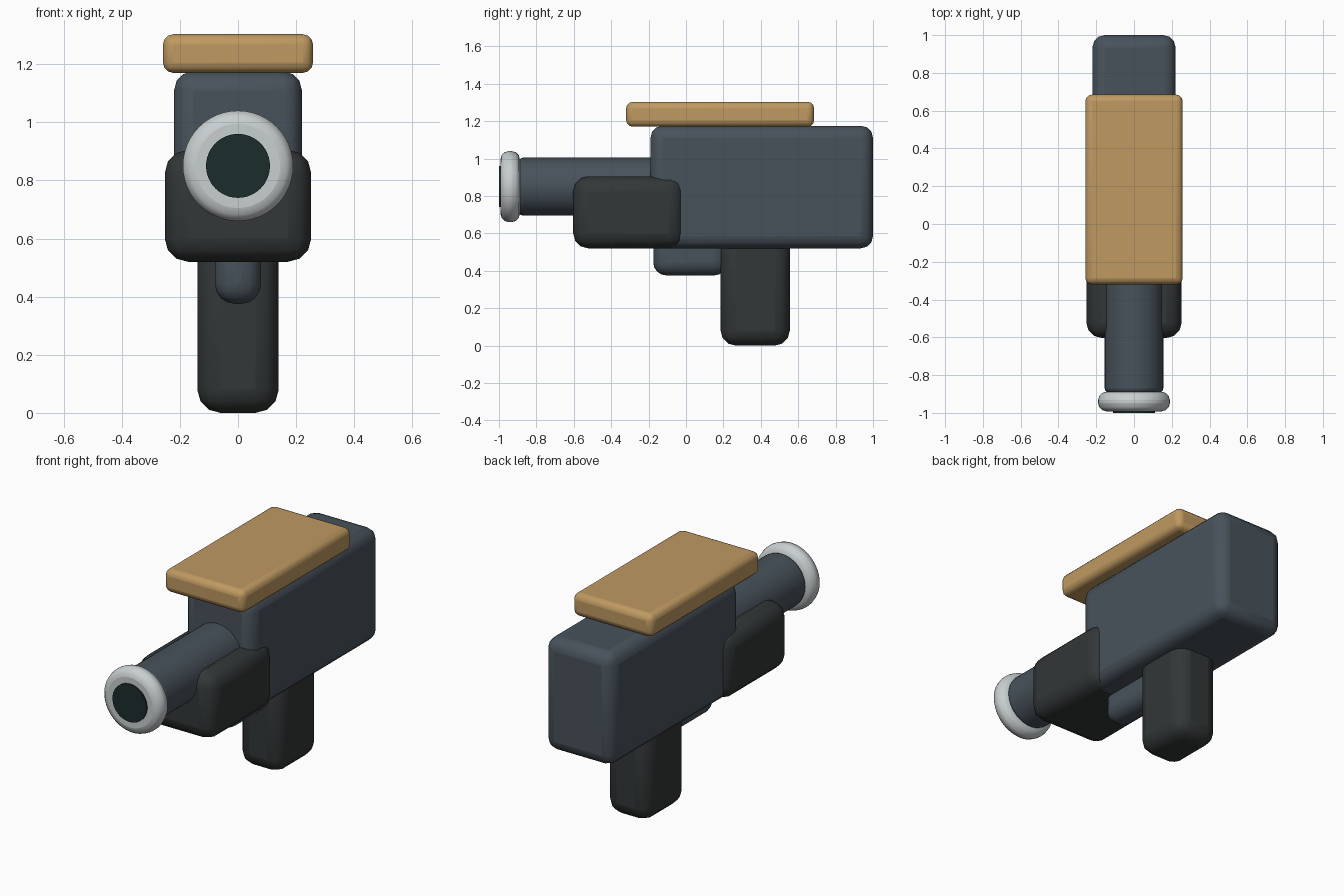
import bpy, math

if "Cube" in bpy.data.objects:
    bpy.data.objects.remove(bpy.data.objects["Cube"])


def material(name, rgb):
    m = bpy.data.materials.new(name)
    m.diffuse_color = (*rgb, 1)
    m.use_nodes = True
    m.node_tree.nodes["Principled BSDF"].inputs["Base Color"].default_value = m.diffuse_color
    return m


SLATE = material("slate", (0.065, 0.085, 0.105))
DARK = material("charcoal", (0.032, 0.038, 0.038))
GOLD = material("tan", (0.52, 0.32, 0.12))
SILVER = material("silver", (0.58, 0.62, 0.63))
BORE = material("bore", (0.012, 0.025, 0.025))


def finish(ob, name, mat, bevel, segments=3):
    ob.name = name
    ob.data.materials.append(mat)
    if bevel:
        mod = ob.modifiers.new("round", 'BEVEL')
        mod.width, mod.segments = bevel, segments
        mod.limit_method = 'ANGLE'
        mod.angle_limit = math.radians(40)
    for p in ob.data.polygons:
        p.use_smooth = True
    bpy.ops.object.shade_smooth_by_angle(angle=math.radians(40))


def box(name, half_x, y, z, bevel, mat, segments=3):
    bpy.ops.mesh.primitive_cube_add(size=1, location=(0, sum(y) / 2, sum(z) / 2))
    ob = bpy.context.object
    ob.scale = (2 * half_x, y[1] - y[0], z[1] - z[0])
    bpy.ops.object.transform_apply(location=False, rotation=False, scale=True)
    finish(ob, name, mat, bevel, segments)


def tube(name, radius, y, bevel, mat):
    bpy.ops.mesh.primitive_cylinder_add(
        vertices=48, radius=radius, depth=y[1] - y[0],
        location=(0, sum(y) / 2, 0.85), rotation=(math.pi / 2, 0, 0))
    finish(bpy.context.object, name, mat, bevel)


# Body, handle, fore-end, trigger housing and top plate
box("body", 0.22, (-0.19, 1.0), (0.52, 1.175), 0.065, SLATE)
box("handle", 0.14, (0.185, 0.555), (0.0, 0.62), 0.08, DARK)
box("fore_end", 0.252, (-0.603, -0.01), (0.52, 0.905), 0.08, DARK)
box("trigger_housing", 0.08, (-0.175, 0.22), (0.375, 0.62), 0.07, SLATE, 4)
box("top_plate", 0.258, (-0.32, 0.685), (1.17, 1.303), 0.035, GOLD)

# Barrel, muzzle ring and bore
tube("barrel", 0.155, (-0.895, 0.0), 0.025, SLATE)
tube("muzzle_ring", 0.19, (-0.992, -0.888), 0.045, SILVER)
tube("bore", 0.11, (-1.0, -0.95), 0, BORE)
